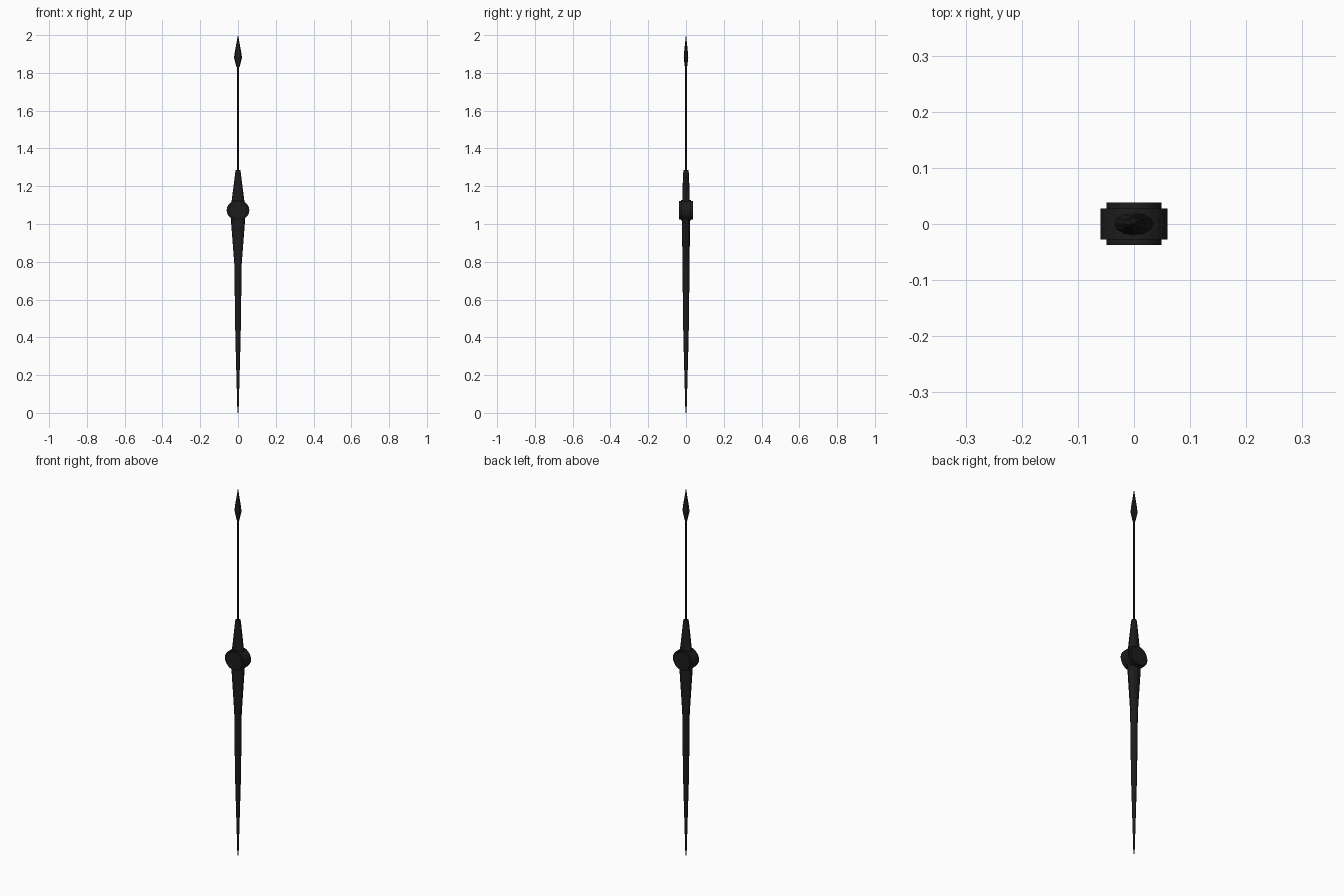
import bpy, bmesh, math

if "Cube" in bpy.data.objects:
    bpy.data.objects.remove(bpy.data.objects["Cube"])

black = bpy.data.materials.new("black_metal")
black.diffuse_color = (0.012, 0.012, 0.012, 1)
black.use_nodes = True
black.node_tree.nodes["Principled BSDF"].inputs["Base Color"].default_value = black.diffuse_color


def loft(name, stations, sides, axis="Z", centre=(0, 0, 0), turn=0.0):
    """Stack elliptical rings (position, radius_a, radius_b) along an axis."""
    bm = bmesh.new()
    rings = []
    for p, ra, rb in stations:
        ring = []
        for i in range(sides):
            a = 2 * math.pi * i / sides + turn
            u, v = ra * math.cos(a), rb * math.sin(a)
            co = (u, v, p) if axis == "Z" else (u, p, v)
            ring.append(bm.verts.new([c + o for c, o in zip(co, centre)]))
        rings.append(ring)
    for lo, hi in zip(rings, rings[1:]):
        for i in range(sides):
            j = (i + 1) % sides
            bm.faces.new((lo[i], lo[j], hi[j], hi[i]))
    bm.faces.new(rings[0])
    bm.faces.new(rings[-1])
    bmesh.ops.recalc_face_normals(bm, faces=bm.faces)
    me = bpy.data.meshes.new(name)
    bm.to_mesh(me)
    bm.free()
    me.materials.append(black)
    ob = bpy.data.objects.new(name, me)
    bpy.context.collection.objects.link(ob)
    return ob


# Long tapered lower shaft
loft("lower_shaft", [(0, 0.003, 0.003), (0.18, 0.008, 0.008),
                     (0.40, 0.014, 0.014), (0.60, 0.017, 0.017),
                     (0.78, 0.019, 0.018), (1.00, 0.036, 0.022),
                     (1.07, 0.038, 0.022)], 12)

# Short tapered collar above the hub
loft("upper_collar", [(1.07, 0.038, 0.022), (1.12, 0.034, 0.020),
                      (1.26, 0.016, 0.016), (1.285, 0.013, 0.013)], 12)

# Hub: wide rim with a narrower raised disc through it
hub = (0, 0, 1.073)
loft("hub_rim", [(-0.0275, 0.06, 0.054), (0.0275, 0.06, 0.054)], 24, "Y", hub)
loft("hub_disc", [(-0.037, 0.049, 0.049), (0.038, 0.049, 0.049)], 24, "Y", hub)

# Thin rod and faceted spear tip
loft("rod", [(1.27, 0.005, 0.005), (1.85, 0.005, 0.005)], 8)
loft("spear_tip", [(1.83, 0.008, 0.006), (1.88, 0.021, 0.012),
                   (1.91, 0.017, 0.010), (2.0, 0.0005, 0.0005)], 8)
